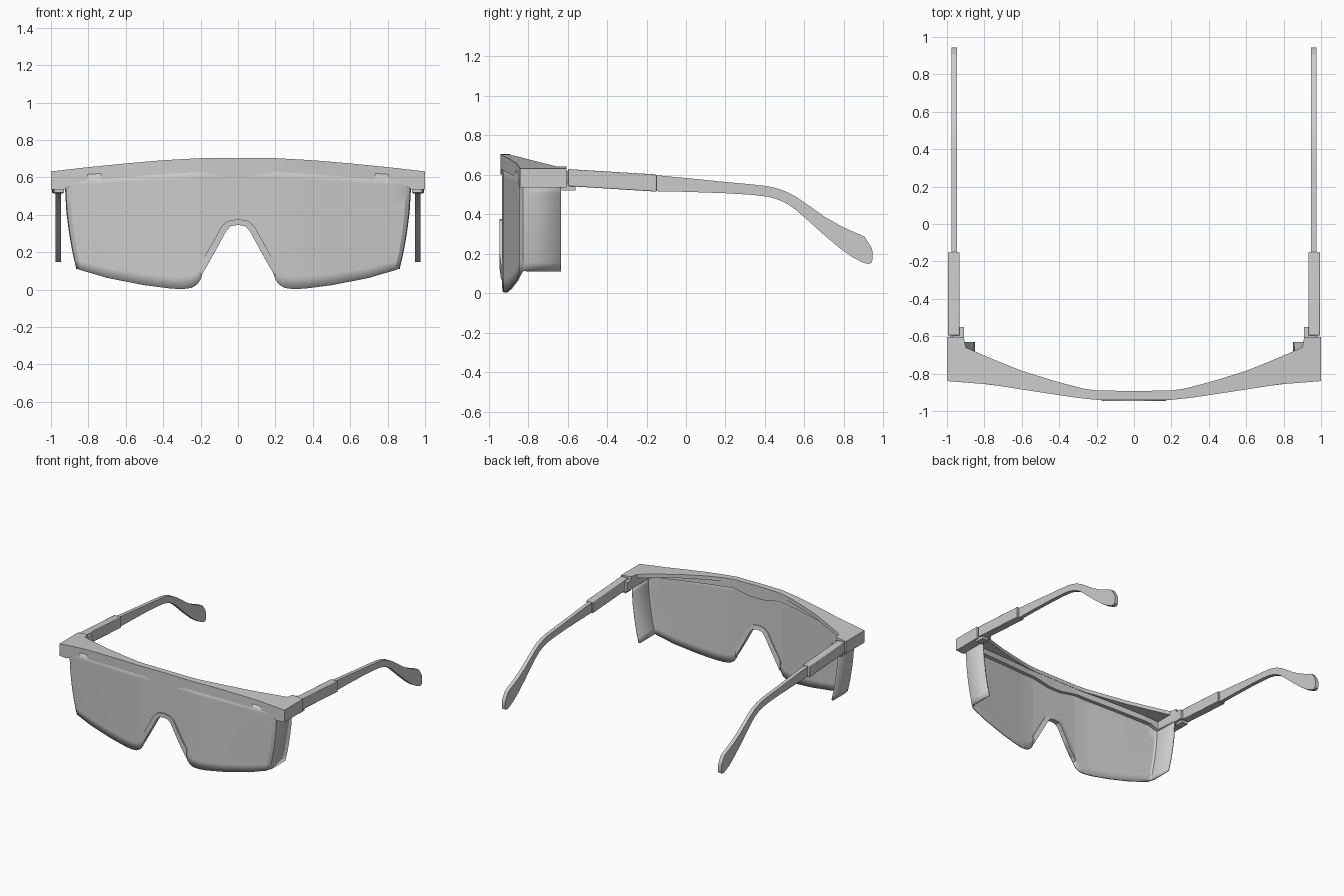
import bpy, bmesh

if "Cube" in bpy.data.objects:
    bpy.data.objects.remove(bpy.data.objects["Cube"])


def lerp(table, x):
    """Piecewise linear lookup, symmetric in x."""
    x = abs(x)
    for (a, p), (b, q) in zip(table, table[1:]):
        if x <= b:
            return p + (q - p) * (x - a) / (b - a)
    return table[-1][1]


def make(name, verts, faces, solid=0.0, bevel=0.0):
    me = bpy.data.meshes.new(name)
    me.from_pydata(verts, [], faces)
    bm = bmesh.new()
    bm.from_mesh(me)
    bmesh.ops.recalc_face_normals(bm, faces=bm.faces)
    bm.to_mesh(me)
    bm.free()
    ob = bpy.data.objects.new(name, me)
    bpy.context.collection.objects.link(ob)
    bpy.ops.object.select_all(action='DESELECT')
    ob.select_set(True)
    bpy.context.view_layer.objects.active = ob
    bpy.ops.object.shade_smooth_by_angle(angle=0.5)
    if solid:
        m = ob.modifiers.new("thickness", 'SOLIDIFY')
        m.thickness, m.offset = solid, 0
    if bevel:
        m = ob.modifiers.new("bevel", 'BEVEL')
        m.width, m.segments, m.limit_method = bevel, 2, 'ANGLE'
    return ob


def skin(rings, closed):
    """Quads between successive rings of points; closed rings get end caps."""
    n = len(rings[0])
    verts = [p for r in rings for p in r]
    faces = [(i * n + j, i * n + (j + 1) % n, (i + 1) * n + (j + 1) % n, (i + 1) * n + j)
             for i in range(len(rings) - 1) for j in range(n if closed else n - 1)]
    if closed:
        faces += [tuple(range(n)), tuple(range(len(verts) - n, len(verts)))]
    return verts, faces


def mirrored(half):
    """Mirror a list of x values about zero."""
    return [-x for x in reversed(half) if x > 0] + list(half)


# Brow frame: front wall plus top shelf, closing into solid end blocks
FRONT = [(0, -.94), (.2, -.94), (.3, -.93), (.5, -.9), (.78, -.857), (1, -.84)]
BACK = [(0, -.893), (.2, -.89), (.27, -.88), (.4, -.847), (.6, -.785), (.75, -.725),
        (.9, -.66), (.91, -.605), (1, -.605)]
TOP = [(0, .705), (.2, .703), (.4, .692), (.6, .675), (.8, .655), (1, .632)]
LOW = [(0, .602), (.06, .603), (.2, .63), (.5, .609), (.84, .58), (.93, .535), (1, .535)]
rings = []
for x in mirrored([0, .06, .13, .2, .27, .34, .42, .5, .6, .7, .78, .84, .9, .91, .93, 1]):
    f, b, t, lo = (lerp(tab, x) for tab in (FRONT, BACK, TOP, LOW))
    wall = b - .002 if abs(x) > .905 else min(f + .048, b - .002)
    shelf = lo + .002 if abs(x) > .905 else max(t - .03, lo + .01)
    rings.append([(x, f, t), (x, b, t), (x, b, shelf), (x, wall, shelf), (x, wall, lo), (x, f, lo)])
make("brow_frame", *skin(rings, True))

# Wraparound lens with nose notch, continuing into the side shields
PATH_Y = [(0, -.926), (.2, -.926), (.3, -.917), (.5, -.888), (.78, -.846), (.84, -.836), (.855, -.822)]
BOTTOM = [(0, .347), (.025, .345), (.045, .335), (.065, .31), (.13, .19), (.19, .085), (.2, .055),
          (.22, .027), (.25, .009), (.3, .003), (.36, .006), (.5, .024), (.7, .063), (.84, .105), (.855, .115)]
FLARE = [(0, 0), (.115, 0), (.2, .02), (.3, .038), (.42, .053), (.54, .06)]
half = [(x, lerp(PATH_Y, x), lerp(BOTTOM, x), max(lerp(LOW, x) + .03, .55))
        for x in [0, .025, .045, .065, .1, .13, .16, .19, .2, .22, .25, .3, .36, .43,
                  .5, .6, .7, .78, .84, .855]]
half += [(.858, -.80, .112, .55), (.858, -.632, .112, .55)]
cols = [(-1, c) for c in reversed(half[1:])] + [(1, c) for c in half]
rings = []
for s, (x, y, z0, z1) in cols:
    ring = []
    for k in range(11):
        z = z0 + (z1 - z0) * k / 10
        ring.append((s * (x + lerp(FLARE, z) * (x / .858) ** 4), y, z))
    rings.append(ring)
make("lens", *skin(rings, False), solid=.014)

# Raised nose bridge trim along the notch
OUT = [(.2, .14), (.16, .21), (.12, .28), (.085, .343), (.05, .37), (0, .376)]
INN = [(.198, .07), (.165, .13), (.12, .208), (.065, .31), (.04, .339), (0, .346)]
pairs = list(zip(OUT, INN))
pairs = [(1, p) for p in pairs] + [(-1, p) for p in reversed(pairs[:-1])]
rings = []
for s, (o, i) in pairs:
    f = -.945 if o[1] > .2 else -.937
    rings.append([(s * o[0], f, o[1]), (s * o[0], -.912, o[1]),
                  (s * i[0], -.905, i[1]), (s * i[0], f, i[1])])
make("nose_trim", *skin(rings, True))


# Temples: wide front sleeve, thin curved arm, hinge knuckle
def bar(name, side, x0, x1, stations, bevel=0.0):
    rings = [[(side * x0, y, t), (side * x1, y, t), (side * x1, y, b), (side * x0, y, b)]
             for y, t, b in stations]
    make(name, *skin(rings, True), bevel=bevel)


ARM = [(-.2, .60, .522), (-.15, .598, .517), (0, .584, .514), (.2, .564, .507), (.33, .552, .499),
       (.41, .543, .49), (.46, .532, .477), (.51, .514, .455), (.56, .487, .42), (.62, .446, .367),
       (.7, .389, .295), (.78, .343, .228), (.84, .315, .185), (.885, .296, .161), (.905, .286, .153),
       (.925, .255, .148), (.94, .23, .155), (.945, .21, .172)]
for side, label in ((-1, "left"), (1, "right")):
    bar(label + "_temple_sleeve", side, .933, .994, [(-.597, .629, .543), (-.15, .602, .515)], .004)
    bar(label + "_temple_arm", side, .946, .976, ARM)
    bar(label + "_hinge", side, .91, .97, [(-.62, .62, .54), (-.55, .615, .54)])
    bar(label + "_hinge_tab", side, .93, .985, [(-.63, .56, .52), (-.56, .56, .52)])
